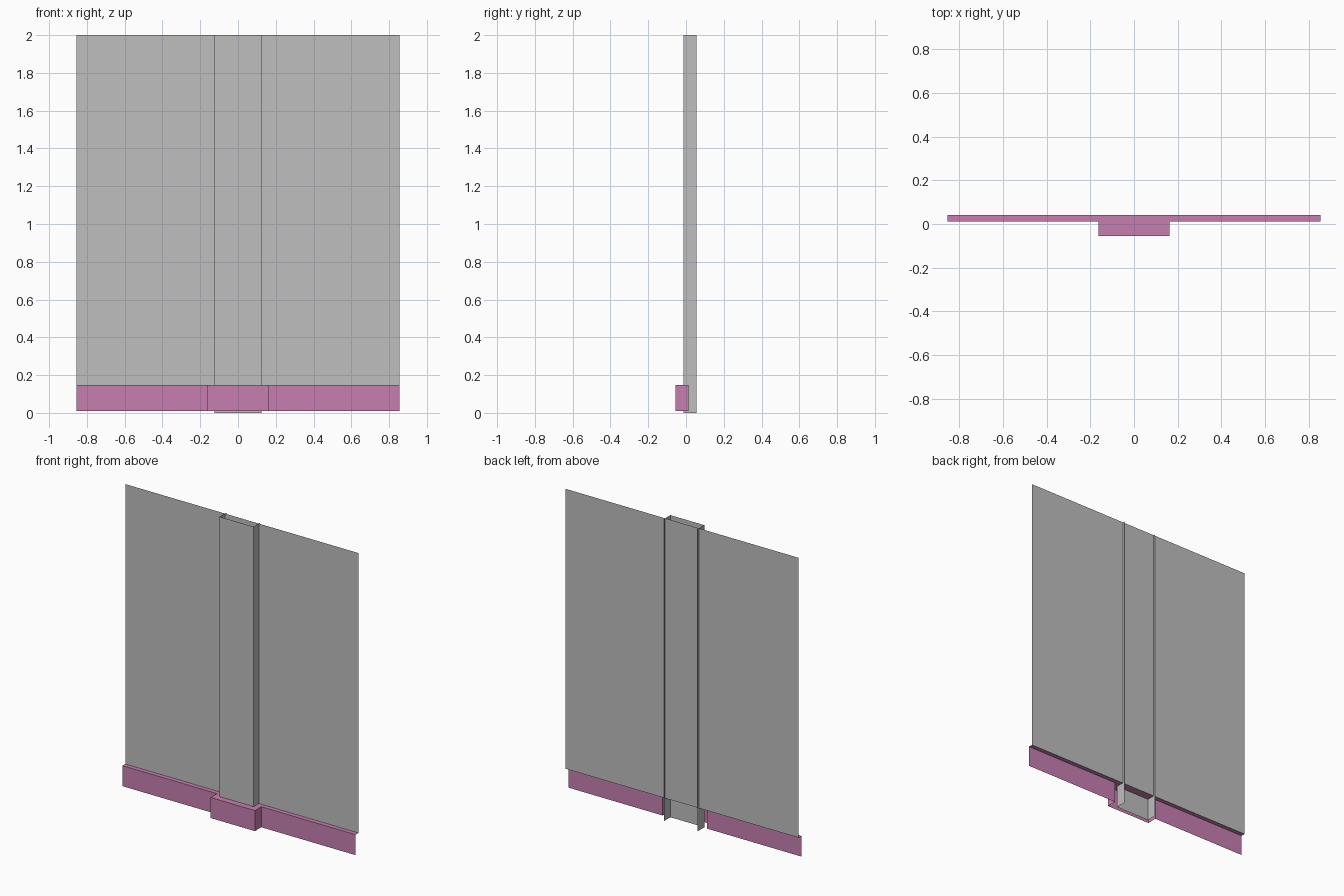
import bpy
import bmesh

cube = bpy.data.objects.get("Cube")
if cube:
    bpy.data.objects.remove(cube, do_unlink=True)


def make_material(name, colour):
    mat = bpy.data.materials.new(name)
    mat.use_nodes = True
    mat.diffuse_color = (*colour, 1)
    mat.node_tree.nodes["Principled BSDF"].inputs["Base Color"].default_value = (*colour, 1)
    return mat


def extruded_sheet(name, path, bottom, top, mat, cap=False):
    """Raise an open plan path into thin sheets, optionally with a top face."""
    bm = bmesh.new()
    low = [bm.verts.new((x, y, bottom)) for x, y in path]
    high = [bm.verts.new((x, y, top)) for x, y in path]
    for i in range(len(path) - 1):
        bm.faces.new((low[i], low[i + 1], high[i + 1], high[i]))
    if cap:
        back = [bm.verts.new((path[i][0], WALL_Y, top)) for i in (-1, 0)]
        bm.faces.new(high + back)
    mesh = bpy.data.meshes.new(name)
    bm.to_mesh(mesh)
    bm.free()
    obj = bpy.data.objects.new(name, mesh)
    mesh.materials.append(mat)
    bpy.context.collection.objects.link(obj)
    return obj


grey = make_material("wall grey", (0.52, 0.52, 0.52))
pink = make_material("skirting pink", (0.575, 0.212, 0.434))

HALF_WIDTH = 0.854
WALL_Y = 0.041
SKIRT_Y = 0.012
SKIRT_TOP = 0.147
FRONT_Y, BACK_Y = -0.055, 0.055
POST_X, POST_Y = 0.124, -0.014
BOX_X = 0.162

# Flat wall sheet standing on the skirting
extruded_sheet("wall_panel", [(-HALF_WIDTH, WALL_Y), (HALF_WIDTH, WALL_Y)],
               SKIRT_TOP, 2, grey)

# Hollow post, open at top, bottom and back
extruded_sheet("post", [(-POST_X, BACK_Y), (-POST_X, POST_Y),
                        (POST_X, POST_Y), (POST_X, BACK_Y)], 0, 2, grey)

# Skirting that steps forward around the post, with a ledge back to the wall
half = [(BOX_X, FRONT_Y), (BOX_X, SKIRT_Y), (HALF_WIDTH, SKIRT_Y)]
extruded_sheet("skirting", [(-x, y) for x, y in reversed(half)] + half,
               0.011, SKIRT_TOP, pink, cap=True)
